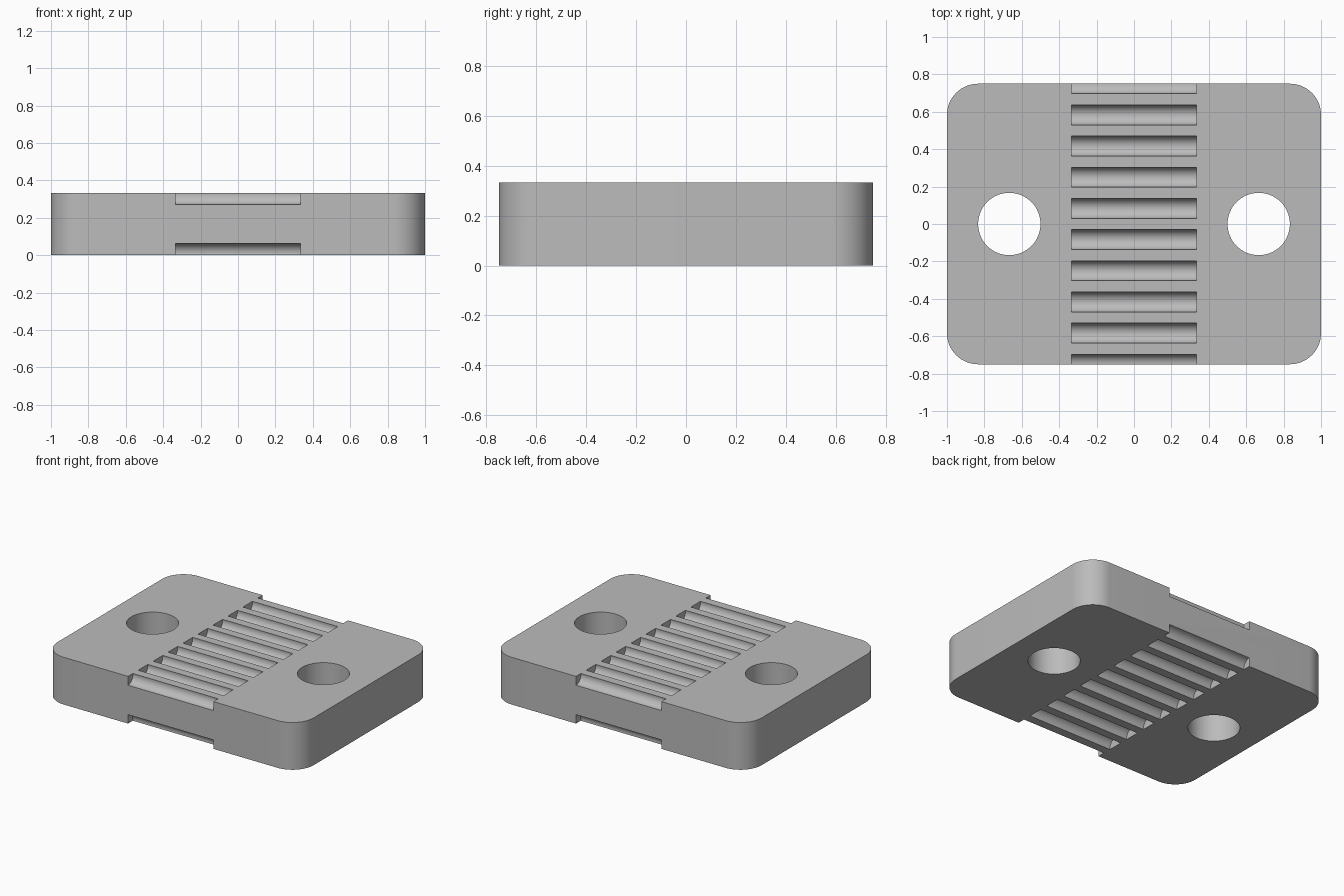
import bpy
import bmesh
import math
from mathutils import Matrix, Vector

default = bpy.data.objects.get("Cube")
if default:
    bpy.data.objects.remove(default, do_unlink=True)

WIDTH, DEPTH, HEIGHT = 2.0, 1.5, 1 / 3
PITCH = 1 / 6            # groove spacing, also corner and hole radius
GROOVE_R, GROOVE_INSET, GROOVE_LEN = 0.054, 0.009, 2 / 3

grey = bpy.data.materials.new("plain grey")
grey.use_nodes = True
colour = (0.5, 0.5, 0.5, 1)
grey.diffuse_color = colour
grey.node_tree.nodes["Principled BSDF"].inputs["Base Color"].default_value = colour


def make_object(name, bm):
    mesh = bpy.data.meshes.new(name)
    bm.to_mesh(mesh)
    bm.free()
    mesh.materials.append(grey)
    obj = bpy.data.objects.new(name, mesh)
    bpy.context.collection.objects.link(obj)
    return obj


def add_rod(bm, radius, length, centre, sides, along_x=False):
    turn = Matrix.Rotation(math.pi / 2, 4, "Y") if along_x else Matrix()
    bmesh.ops.create_cone(bm, cap_ends=True, segments=sides, radius1=radius,
                          radius2=radius, depth=length,
                          matrix=Matrix.Translation(centre) @ turn)


# Plate with rounded upright corners
bm = bmesh.new()
bmesh.ops.create_cube(bm, size=1, matrix=Matrix.Translation((0, 0, HEIGHT / 2))
                      @ Matrix.Diagonal((WIDTH, DEPTH, HEIGHT, 1)))
uprights = [e for e in bm.edges
            if abs(e.verts[0].co.z - e.verts[1].co.z) > HEIGHT / 2]
bmesh.ops.bevel(bm, geom=uprights, offset=PITCH, segments=16,
                profile=0.5, affect="EDGES")
plate = make_object("clamp_plate", bm)

# Cutters: two bolt holes, and ten grooves on each face
bm = bmesh.new()
for side in (-1, 1):
    add_rod(bm, PITCH, 1, Vector((side * 2 / 3, 0, HEIGHT / 2)), 64)
for i in range(10):
    y = (i - 4.5) * PITCH
    for z in (GROOVE_INSET, HEIGHT - GROOVE_INSET):
        add_rod(bm, GROOVE_R, GROOVE_LEN, Vector((0, y, z)), 48, along_x=True)
cutter = make_object("hole_and_groove_cutter", bm)
cutter.hide_render = True

# Cut the plate, then drop the cutter
bpy.ops.object.select_all(action="DESELECT")
plate.select_set(True)
bpy.context.view_layer.objects.active = plate
cut = plate.modifiers.new("holes and grooves", "BOOLEAN")
cut.operation = "DIFFERENCE"
cut.solver = "EXACT"
cut.object = cutter
bpy.ops.object.modifier_apply(modifier=cut.name)
bpy.data.objects.remove(cutter, do_unlink=True)

bpy.ops.object.shade_smooth_by_angle(angle=math.radians(30))
